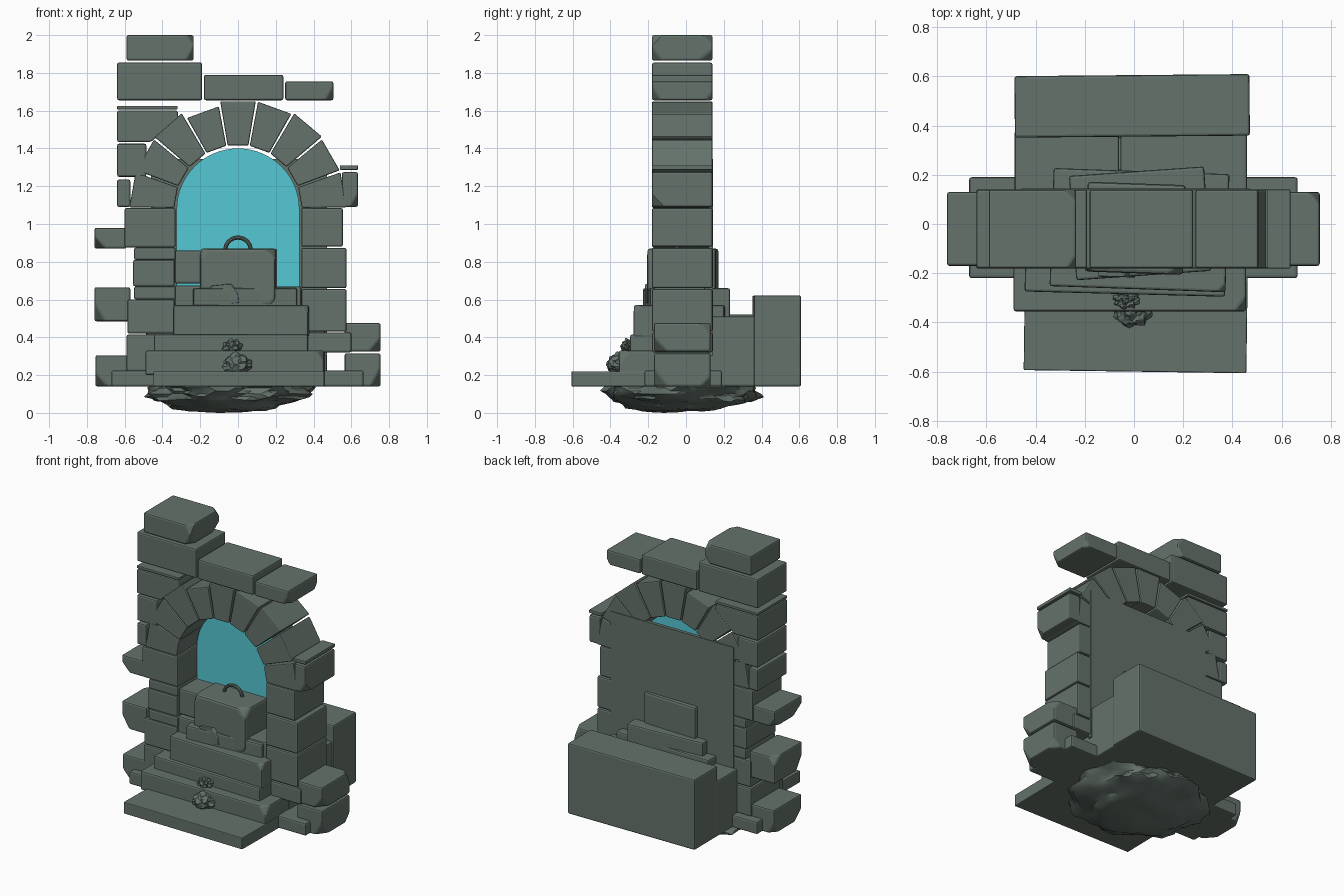
import bpy, bmesh, math, random
from mathutils import Vector, Matrix, noise

if "Cube" in bpy.data.objects:
    bpy.data.objects.remove(bpy.data.objects["Cube"])

random.seed(4)


def material(name, rgb):
    m = bpy.data.materials.new(name)
    m.diffuse_color = (*rgb, 1)
    m.use_nodes = True
    m.node_tree.nodes["Principled BSDF"].inputs["Base Color"].default_value = m.diffuse_color
    return m


STONE = material("grey_green_stone", (0.128, 0.168, 0.145))
GLOW = material("portal_teal", (0.09, 0.58, 0.66))
FRONT, BACK = -0.18, 0.14


def finish(name, bm, mat, bevel=0.0):
    bmesh.ops.recalc_face_normals(bm, faces=bm.faces[:])
    me = bpy.data.meshes.new(name)
    bm.to_mesh(me)
    bm.free()
    me.materials.append(mat)
    ob = bpy.data.objects.new(name, me)
    bpy.context.collection.objects.link(ob)
    if bevel:
        mod = ob.modifiers.new("worn_edges", 'BEVEL')
        mod.width = bevel
        mod.segments = 2
        mod.limit_method = 'ANGLE'
        mod.angle_limit = math.radians(40)
    return ob


# Stone block from its extents, with optional turn, tilt and chipped corners
def block(name, x, y, z, turn=0, tilt=0, chips=(), bevel=0.01):
    lo, hi = Vector((x[0], y[0], z[0])), Vector((x[1], y[1], z[1]))
    size, mid = hi - lo, (lo + hi) / 2
    bm = bmesh.new()
    bmesh.ops.create_cube(bm, size=1)
    for v in bm.verts:
        v.co = Vector(a * b for a, b in zip(v.co, size))
    for sx, sy, sz, d in chips:
        corner = Vector((sx * size.x, sy * size.y, sz * size.z)) / 2
        n = Vector((sx, sy * random.uniform(0.5, 1), sz * random.uniform(0.5, 1))).normalized()
        bmesh.ops.bisect_plane(bm, geom=bm.verts[:] + bm.edges[:] + bm.faces[:],
                               plane_co=corner - n * d, plane_no=n, clear_outer=True)
        bmesh.ops.holes_fill(bm, edges=bm.edges[:])
    rot = Matrix.Rotation(math.radians(turn), 4, 'Z') @ Matrix.Rotation(math.radians(tilt), 4, 'Y')
    bm.transform(Matrix.Translation(mid) @ rot)
    return finish(name, bm, STONE, bevel)


# Prism from an x-z outline
def prism(name, pts, y0, y1, mat, bevel=0.0):
    bm = bmesh.new()
    f = bm.faces.new([bm.verts.new((px, y0, pz)) for px, pz in pts])
    r = bmesh.ops.extrude_face_region(bm, geom=[f])
    bmesh.ops.translate(bm, vec=(0, y1 - y0, 0),
                        verts=[g for g in r['geom'] if isinstance(g, bmesh.types.BMVert)])
    return finish(name, bm, mat, bevel)


# Wall stones of both jambs and the broken top course: x0, x1, z0, z1
wall = [
    (-0.59, -0.235, 1.865, 2.0), (-0.64, -0.19, 1.655, 1.855),
    (-0.18, 0.24, 1.655, 1.79), (0.25, 0.505, 1.655, 1.755),
    (-0.64, -0.32, 1.607, 1.625), (-0.64, -0.485, 1.25, 1.425),
    (-0.64, -0.57, 1.09, 1.235), (-0.60, -0.33, 0.875, 1.085),
    (-0.555, -0.335, 0.67, 0.81), (-0.585, -0.335, 0.42, 0.60),
    (-0.55, -0.33, 0.60, 0.67), (-0.55, -0.33, 0.81, 0.875),
    (-0.59, -0.40, 0.22, 0.415),
    (0.335, 0.555, 0.88, 1.085), (0.335, 0.575, 0.66, 0.873),
    (0.335, 0.575, 0.43, 0.655), (0.37, 0.60, 0.32, 0.425),
    (0.55, 0.635, 1.09, 1.275), (0.54, 0.635, 1.287, 1.31),
]
for i, (a, b, c, d) in enumerate(wall):
    chips = []
    if i == 0:
        chips = [(1, -1, 1, 0.025), (1, -1, -1, 0.03), (1, 1, -1, 0.03), (1, 1, 1, 0.03)]
    elif i == 3:
        chips = [(1, -1, -1, 0.03), (1, 1, -1, 0.02)]
    elif i == 17:
        chips = [(1, -1, -1, 0.03)]
    thin = d - c < 0.05
    block(f"wall_stone_{i + 1}", (a, b), (FRONT, BACK), (c, d), chips=chips,
          bevel=0.004 if thin else 0.01)

# Stone left of the arch, cut to follow the curve
prism("shoulder_stone", [(-0.64, 1.435), (-0.46, 1.435), (-0.315, 1.56), (-0.32, 1.6), (-0.64, 1.6)],
      FRONT, BACK, STONE, 0.008)

# Loose outer stones sticking out of the jambs
outer = [(-0.76, -0.59, 0.87, 0.98), (-0.76, -0.57, 0.485, 0.665), (-0.755, -0.57, 0.14, 0.305),
         (0.565, 0.755, 0.325, 0.475), (0.565, 0.755, 0.14, 0.315)]
for i, (a, b, c, d) in enumerate(outer):
    s = 1 if a > 0 else -1
    block(f"outer_stone_{i + 1}", (a, b), (-0.17, 0.13), (c, d),
          chips=[(s, -1, -1, 0.04), (s, 1, 1 if i % 2 else -1, 0.03)])

# Arch of nine wedge stones
CZ = 1.082
for i in range(9):
    a0, a1 = math.radians(20 * i + 0.6), math.radians(20 * i + 19.4)
    r0, r1 = 0.338, 0.575 + (0.01 if i in (2, 6) else 0)
    if i == 5:
        r1 = 0.55
    pts = [(r * math.cos(a), CZ + r * math.sin(a)) for r, a in ((r0, a0), (r1, a0), (r1, a1), (r0, a1))]
    prism(f"arch_stone_{i + 1}", pts, FRONT, BACK, STONE, 0.007)

# Teal portal and the plain wall behind it
arc = [(0.325 * math.cos(t * math.pi / 32), 1.078 + 0.322 * math.sin(t * math.pi / 32)) for t in range(33)]
prism("portal_surface", [(-0.325, 0.55), (0.325, 0.55)] + arc, 0.02, 0.026, GLOW)
block("back_panel", (-0.46, 0.47), (0.12, 0.144), (0.3, 1.345), bevel=0)

# Foundation and back blocks
block("foundation_slab", (-0.67, 0.665), (-0.22, 0.19), (0.14, 0.225))
block("rear_ledge_left", (-0.485, -0.06), (-0.1, 0.38), (0.14, 0.52))
block("rear_ledge_right", (-0.055, 0.46), (-0.1, 0.38), (0.14, 0.51))
block("rear_block", (-0.485, 0.47), (0.355, 0.605), (0.14, 0.622), turn=0.5)

# Steps rising to the portal
block("step_1", (-0.445, 0.46), (-0.60, -0.1), (0.14, 0.22), turn=-0.8, bevel=0.005)
block("step_2", (-0.49, 0.455), (-0.355, 0.1), (0.2, 0.33), chips=[(1, -1, 1, 0.03)])
block("step_3", (-0.44, 0.375), (-0.285, 0.1), (0.32, 0.415), turn=-1.5)
block("step_4", (-0.335, 0.38), (-0.265, 0.215), (0.40, 0.57), turn=-2, chips=[(1, -1, 1, 0.02)])
block("sill_block", (-0.25, 0.30), (-0.21, 0.215), (0.5, 0.66), turn=4)
block("sill_right", (0.15, 0.335), (-0.17, 0.1), (0.5, 0.67))
block("sill_left", (-0.335, -0.15), (-0.17, 0.1), (0.5, 0.675))
block("sill_left_upper", (-0.335, -0.17), (-0.16, 0.08), (0.685, 0.86))

# Central pedestal with half ring on top
block("pedestal", (-0.195, 0.205), (-0.2, 0.165), (0.57, 0.87), turn=-2,
      chips=[(1, -1, 1, 0.035), (-1, -1, 1, 0.025), (1, -1, -1, 0.02)], bevel=0.015)
block("pedestal_chip", (-0.14, 0.0), (-0.215, -0.18), (0.575, 0.68), turn=-2, tilt=-6,
      chips=[(1, -1, 1, 0.03)], bevel=0.005)
bpy.ops.mesh.primitive_torus_add(major_radius=0.068, minor_radius=0.011, major_segments=32,
                                 minor_segments=10, location=(0, -0.05, 0.86),
                                 rotation=(math.pi / 2, 0, 0))
ring = bpy.context.object
ring.name = "ring_handle"
ring.data.materials.append(STONE)
bpy.ops.object.shade_smooth_by_angle()


# Rough rocks: noise-displaced spheres
def rock(name, centre, radii, rough, floor=None):
    bm = bmesh.new()
    bmesh.ops.create_icosphere(bm, subdivisions=4, radius=1)
    for v in bm.verts:
        k = 1 + rough * noise.noise(v.co * 2.2) + rough * 0.5 * noise.noise(v.co * 6)
        v.co = Vector(c + r * q * k for c, r, q in zip(centre, radii, v.co))
        if floor is not None:
            v.co.z = max(v.co.z, floor + 0.01 * abs(noise.noise(v.co * 5)))
    if floor is not None:
        low = min(v.co.z for v in bm.verts)
        bmesh.ops.translate(bm, verts=bm.verts[:], vec=(0, 0, floor - low))
    ob = finish(name, bm, STONE)
    bpy.context.view_layer.objects.active = ob
    bpy.ops.object.select_all(action='DESELECT')
    ob.select_set(True)
    bpy.ops.object.shade_smooth_by_angle(angle=math.radians(35))


rock("base_rock", (-0.045, -0.02, 0.12), (0.42, 0.39, 0.115), 0.2, 0.0)
rock("step_rubble", (-0.005, -0.35, 0.255), (0.075, 0.065, 0.06), 0.25)
rock("small_rubble", (-0.03, -0.31, 0.35), (0.045, 0.03, 0.035), 0.5)
